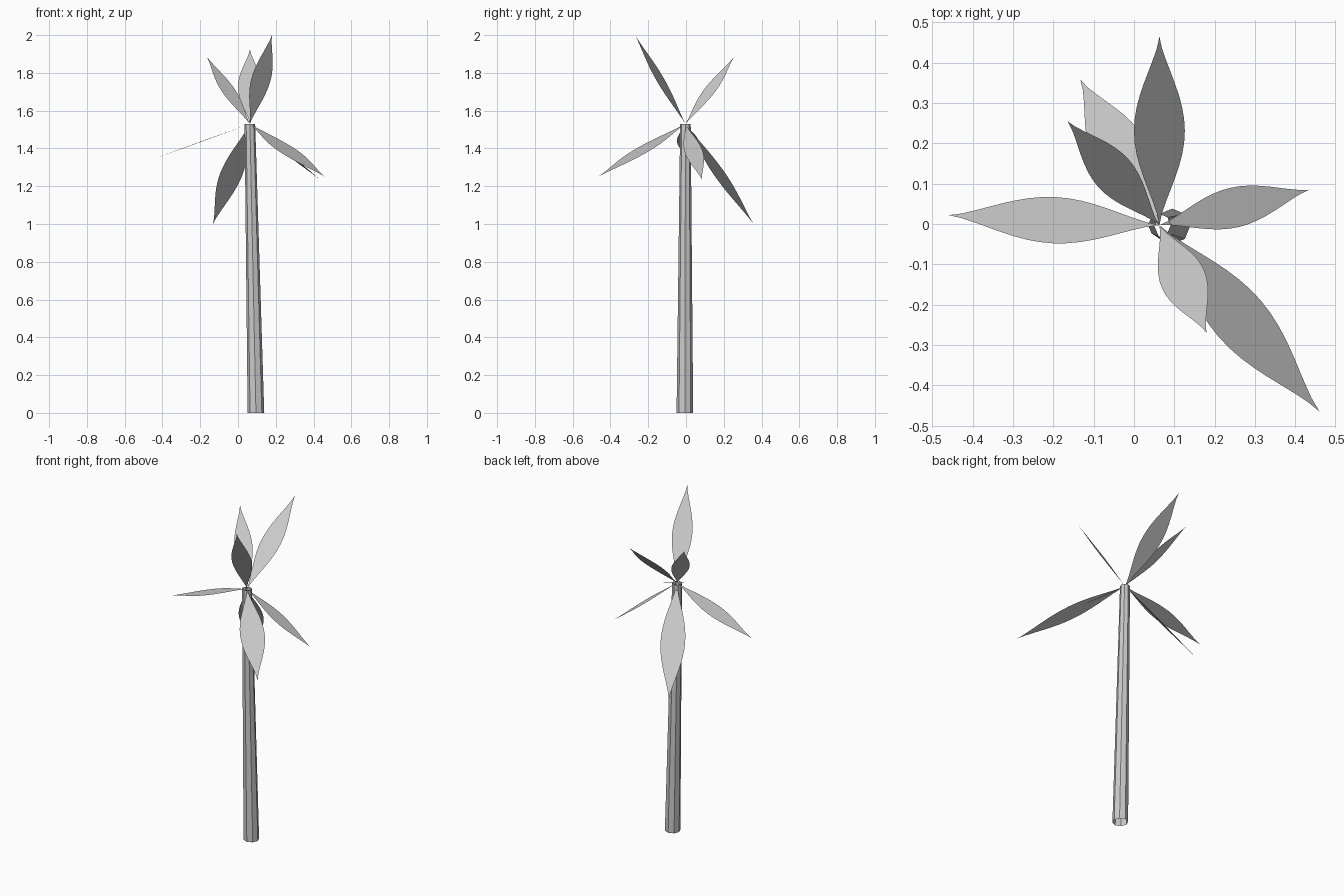
import bpy, bmesh, math
from mathutils import Vector

cube = bpy.data.objects.get("Cube")
if cube:
    bpy.data.objects.remove(cube, do_unlink=True)

grey = bpy.data.materials.new("plain grey")
grey.use_nodes = True
grey.diffuse_color = (0.6, 0.6, 0.6, 1)
grey.node_tree.nodes["Principled BSDF"].inputs["Base Color"].default_value = (0.6, 0.6, 0.6, 1)


def finish(name, bm):
    mesh = bpy.data.meshes.new(name)
    bm.to_mesh(mesh)
    bm.free()
    mesh.materials.append(grey)
    obj = bpy.data.objects.new(name, mesh)
    bpy.context.collection.objects.link(obj)
    return obj


CROWN = Vector((0.063, -0.003, 1.53))
FOOT = Vector((0.095, -0.006, 0))


# Leaning, tapered trunk, open at both ends
def trunk(sides=8, foot_radius=0.044, top_radius=0.028):
    bm = bmesh.new()
    rings = []
    for centre, radius in ((FOOT, foot_radius), (CROWN, top_radius)):
        ring = []
        for i in range(sides):
            a = math.tau * i / sides
            ring.append(bm.verts.new(centre + radius * Vector((math.cos(a), math.sin(a), 0))))
        rings.append(ring)
    low, high = rings
    for i in range(sides):
        j = (i + 1) % sides
        bm.faces.new((low[i], low[j], high[j], high[i]))
    return finish("trunk", bm)


# Flat pointed leaf from the crown to its tip, level across its width
def leaf(name, tip, steps=16):
    along = Vector(tip) - CROWN
    across = Vector((0, 0, 1)).cross(along).normalized()
    half_width = 0.103 * along.length
    left, right = [], []
    for i in range(1, steps):
        t = i / steps
        offset = across * half_width * math.sin(math.pi * t) ** 1.4
        left.append(CROWN + along * t + offset)
        right.append(CROWN + along * t - offset)
    outline = [CROWN] + right + [Vector(tip)] + left[::-1]
    bm = bmesh.new()
    bm.faces.new([bm.verts.new(p) for p in outline])
    return finish(name, bm)


trunk()
tips = {
    "leaf_upper_front": (0.18, -0.27, 2.0),
    "leaf_upper_right": (-0.165, 0.255, 1.885),
    "leaf_upper_back": (0.063, 0.465, 1.925),
    "leaf_lower_right": (-0.46, 0.022, 1.34),
    "leaf_lower_back": (-0.133, 0.358, 1.0),
    "leaf_lower_front": (0.46, -0.465, 1.25),
    "leaf_lower_left": (0.435, 0.085, 1.235),
}
for name, tip in tips.items():
    leaf(name, tip)
